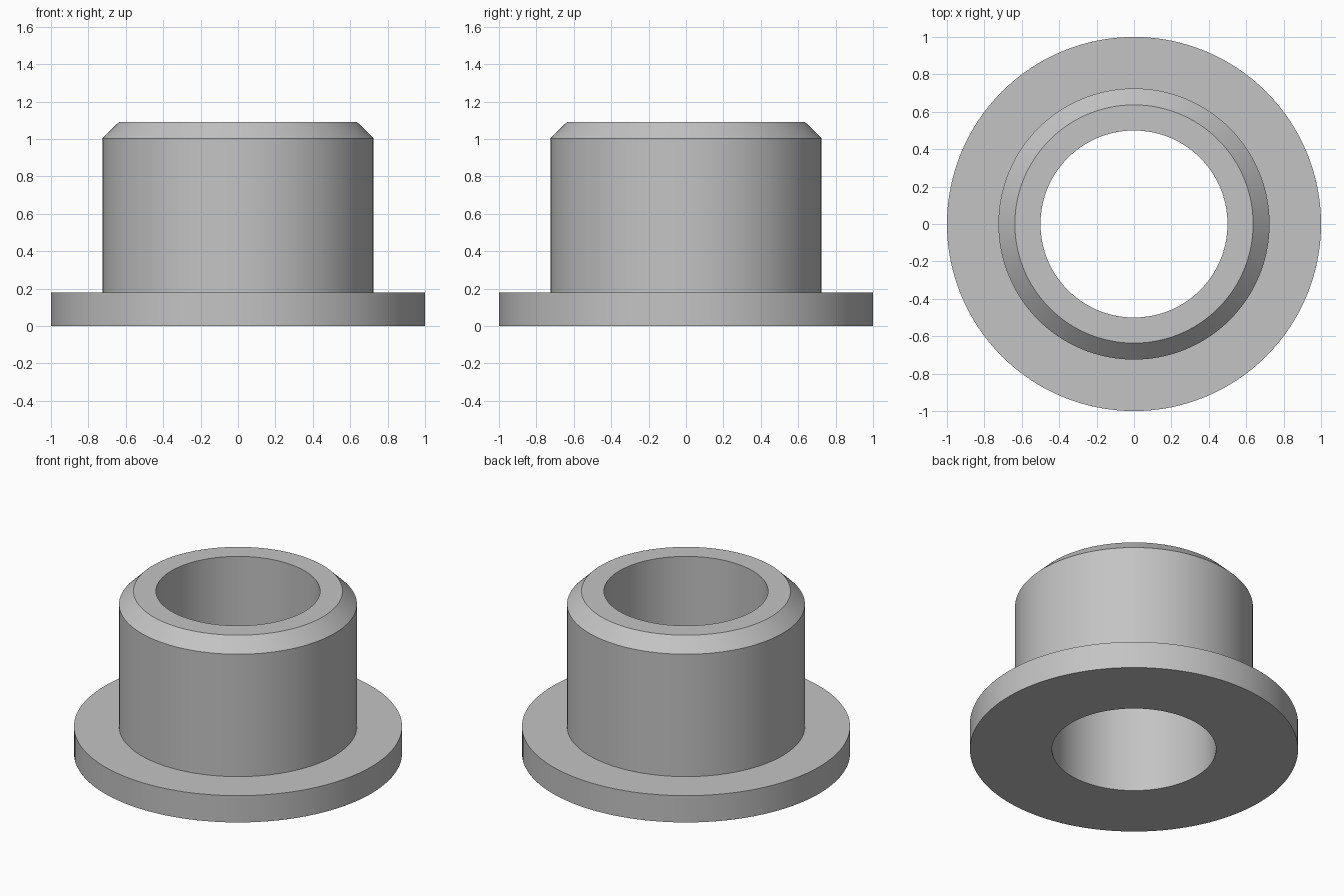
import bpy
import bmesh
import math

cube = bpy.data.objects.get("Cube")
if cube:
    bpy.data.objects.remove(cube, do_unlink=True)

SEGMENTS = 128

# Material
GREY = (0.55, 0.55, 0.55, 1.0)
grey = bpy.data.materials.new("plain grey")
grey.use_nodes = True
grey.diffuse_color = GREY
grey.node_tree.nodes["Principled BSDF"].inputs["Base Color"].default_value = GREY

# Closed wall section as (radius, height): bore, flange, sleeve, chamfer, rim
profile = [(0.50, 0.0), (1.0, 0.0), (1.0, 0.18), (0.725, 0.18),
           (0.725, 1.003), (0.637, 1.09), (0.50, 1.09)]

# Flanged bushing: revolve the section around the vertical axis
bm = bmesh.new()
rings = []
for i in range(SEGMENTS):
    a = math.tau * i / SEGMENTS
    rings.append([bm.verts.new((r * math.cos(a), r * math.sin(a), z)) for r, z in profile])
for i, ring in enumerate(rings):
    following = rings[(i + 1) % SEGMENTS]
    for j in range(len(profile)):
        k = (j + 1) % len(profile)
        bm.faces.new((ring[j], following[j], following[k], ring[k]))
bmesh.ops.recalc_face_normals(bm, faces=bm.faces)

mesh = bpy.data.meshes.new("flanged_bushing")
bm.to_mesh(mesh)
bm.free()
mesh.materials.append(grey)
bushing = bpy.data.objects.new("flanged_bushing", mesh)
bpy.context.collection.objects.link(bushing)

# Smooth round walls with crisp rims
bpy.ops.object.select_all(action="DESELECT")
bushing.select_set(True)
bpy.context.view_layer.objects.active = bushing
bpy.ops.object.shade_smooth_by_angle(angle=math.radians(30))
